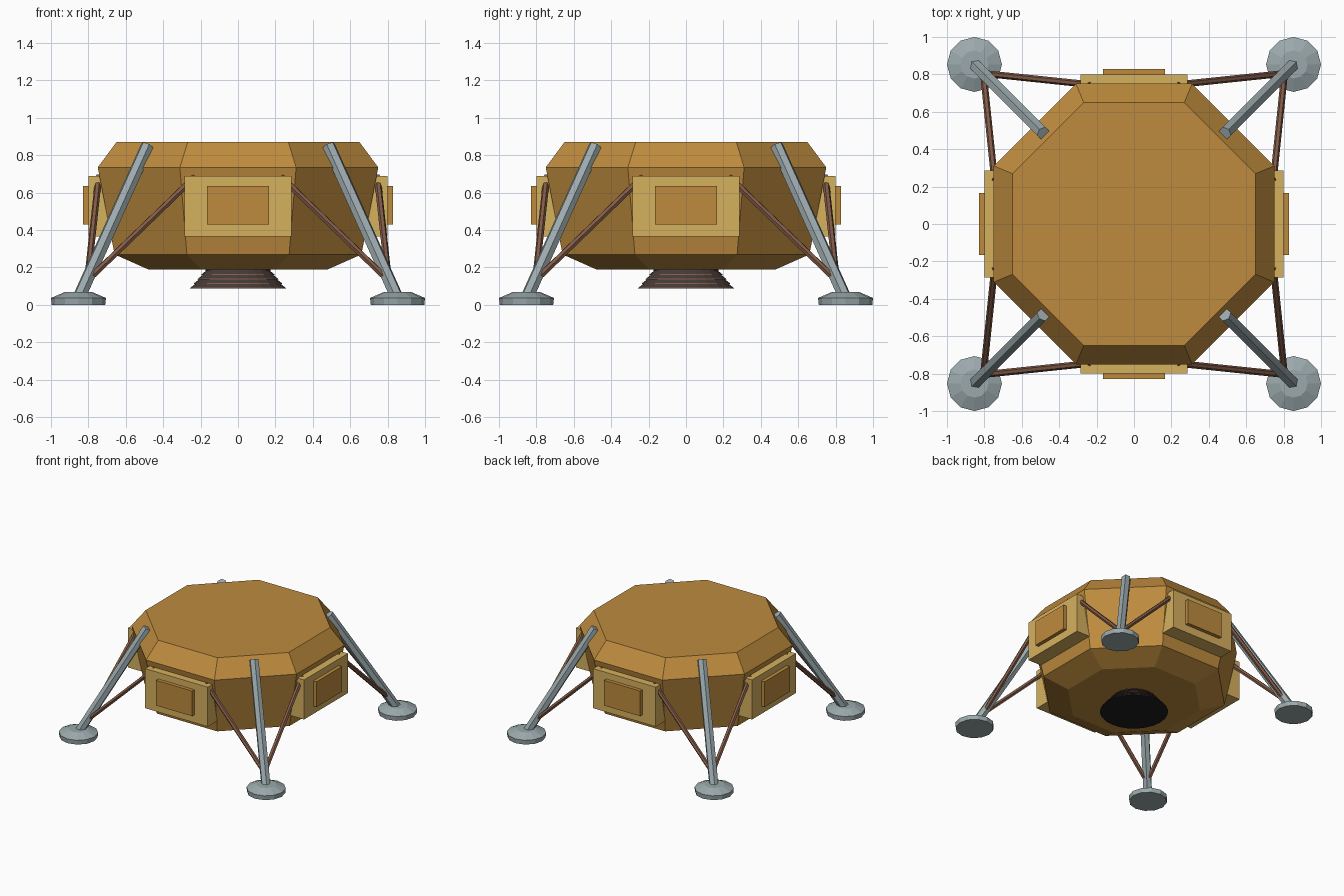
import bpy, math
from mathutils import Vector, Matrix

cube = bpy.data.objects.get("Cube")
if cube:
    bpy.data.objects.remove(cube, do_unlink=True)


def material(name, rgb):
    lin = [(c / 255 / 12.92) if c < 11 else ((c / 255 + 0.055) / 1.055) ** 2.4 for c in rgb]
    m = bpy.data.materials.new(name)
    m.use_nodes = True
    m.diffuse_color = (*lin, 1)
    m.node_tree.nodes["Principled BSDF"].inputs["Base Color"].default_value = (*lin, 1)
    return m


GOLD = material("gold foil", (190, 139, 62))
PALE = material("pale gold panel", (214, 177, 94))
GREY = material("grey metal", (155, 169, 172))
BROWN = material("brown strut", (132, 92, 72))
DARK = material("dark nozzle", (72, 62, 58))
BLACK = material("black nozzle mouth", (30, 30, 32))


def add_object(name, verts, faces, *mats):
    mesh = bpy.data.meshes.new(name)
    mesh.from_pydata(verts, [], faces)
    for m in mats:
        mesh.materials.append(m)
    obj = bpy.data.objects.new(name, mesh)
    bpy.context.collection.objects.link(obj)
    return obj


def lathe(name, profile, sides, *mats, turn=0.0, place=Matrix()):
    """Stack flat-sided rings of (radius, z), capped at both ends."""
    verts = []
    for r, z in profile:
        for k in range(sides):
            a = turn + math.tau * k / sides
            verts.append(place @ Vector((r * math.cos(a), r * math.sin(a), z)))
    faces = [tuple(reversed(range(sides)))]
    for i in range(len(profile) - 1):
        for k in range(sides):
            a, b = i * sides + k, i * sides + (k + 1) % sides
            faces.append((a, b, b + sides, a + sides))
    last = (len(profile) - 1) * sides
    faces.append(tuple(range(last, last + sides)))
    return add_object(name, verts, faces, *mats)


def rod(name, start, end, radius, sides, mat, turn=0.0):
    start, end = Vector(start), Vector(end)
    axis = end - start
    place = Matrix.Translation(start) @ axis.to_track_quat("Z", "Y").to_matrix().to_4x4()
    return lathe(name, [(radius, 0), (radius, axis.length)], sides, mat, turn=turn, place=place)


def box(name, low, high, mat, place):
    verts = [place @ Vector((x, y, z)) for z in (low[2], high[2])
             for x, y in ((low[0], low[1]), (high[0], low[1]), (high[0], high[1]), (low[0], high[1]))]
    faces = [(3, 2, 1, 0), (4, 5, 6, 7)] + [(k, (k + 1) % 4, (k + 1) % 4 + 4, k + 4) for k in range(4)]
    return add_object(name, verts, faces, mat)


# Octagonal body, measured across its flat sides
flat = 1 / math.cos(math.pi / 8)
lathe("body", [(a * flat, z) for a, z in ((0.48, 0.19), (0.66, 0.27), (0.75, 0.735), (0.65, 0.87))],
      8, GOLD, turn=math.pi / 8)

# Ribbed engine nozzle with brown rib edges and a black mouth
ribs = [(0.257, 0.088)]
for i in range(4):
    r, z = 0.257 - 0.02 * i, 0.088 + 0.024 * i
    ribs += [(r - 0.004, z + 0.005), (r - 0.028, z + 0.024), (r - 0.020, z + 0.024)]
ribs.append((0.16, 0.2))
nozzle = lathe("engine_nozzle", ribs, 24, DARK, BROWN, BLACK)
for i, face in enumerate(nozzle.data.polygons):
    band = (i - 1) // 24
    face.material_index = 2 if i == 0 else (1 if band % 3 == 0 and band < 12 else 0)

# Four identical sides and corners
for n, (side, corner) in enumerate((("front", "front_left"), ("left", "back_left"),
                                    ("back", "back_right"), ("right", "front_right"))):
    spin = Matrix.Rotation(n * math.pi / 2, 4, "Z")

    # Side panel and its cover
    box(side + "_panel", (-0.285, -0.80, 0.365), (0.285, -0.6, 0.69), PALE, spin)
    box(side + "_panel_cover", (-0.165, -0.83, 0.43), (0.165, -0.78, 0.637), GOLD, spin)

    # Landing leg, braces and foot pad
    def at(x, y, z):
        return spin @ Vector((x, y, z))

    rod(corner + "_leg", at(0.85, -0.85, 0.04), at(0.485, -0.485, 0.85), 0.036, 6, GREY, turn=math.pi / 6)
    rod(corner + "_brace_a", at(0.805, -0.805, 0.13), at(0.23, -0.745, 0.685), 0.018, 6, BROWN)
    rod(corner + "_brace_b", at(0.805, -0.805, 0.13), at(0.745, -0.23, 0.685), 0.018, 6, BROWN)
    pad = spin @ Matrix.Translation((0.853, -0.853, 0))
    lathe(corner + "_foot", [(0.143, 0), (0.147, 0.037), (0.075, 0.068)], 12, GREY, place=pad)
